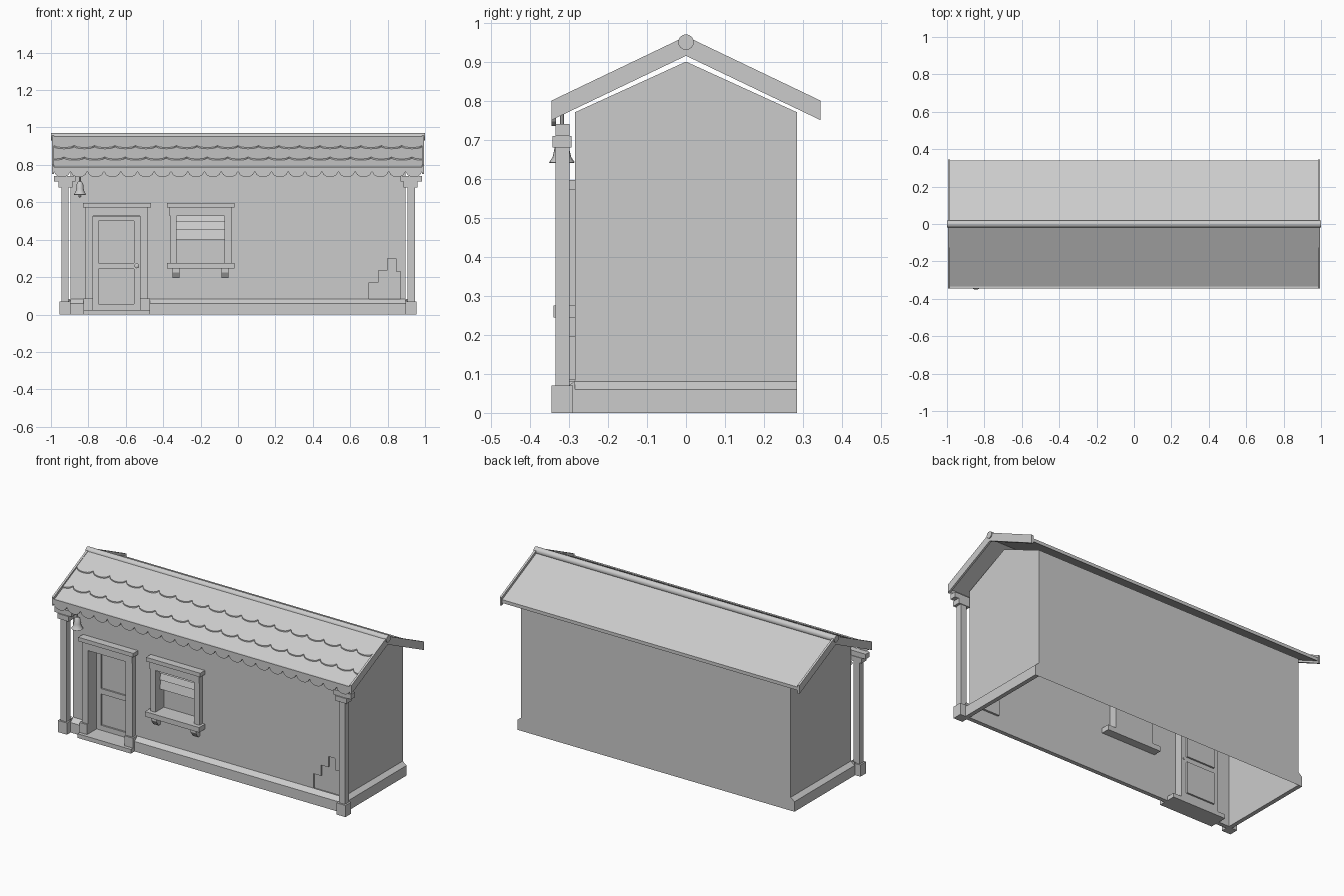
import bpy, bmesh, math
from mathutils import Vector

if "Cube" in bpy.data.objects:
    bpy.data.objects.remove(bpy.data.objects["Cube"])

grey = bpy.data.materials.new("plain_grey")
grey.use_nodes = True
grey.diffuse_color = (0.6, 0.6, 0.6, 1)
grey.node_tree.nodes["Principled BSDF"].inputs["Base Color"].default_value = (0.6, 0.6, 0.6, 1)


def finish(name, bm, smooth=False):
    bmesh.ops.remove_doubles(bm, verts=bm.verts, dist=1e-5)
    bmesh.ops.recalc_face_normals(bm, faces=bm.faces)
    mesh = bpy.data.meshes.new(name)
    bm.to_mesh(mesh)
    bm.free()
    mesh.materials.append(grey)
    ob = bpy.data.objects.new(name, mesh)
    bpy.context.collection.objects.link(ob)
    if smooth:
        bpy.ops.object.select_all(action='DESELECT')
        ob.select_set(True)
        bpy.context.view_layer.objects.active = ob
        bpy.ops.object.shade_smooth_by_angle(angle=math.radians(40))
    return ob


def prism(name, points, vector):
    """Flat outline pushed along a vector."""
    bm = bmesh.new()
    face = bm.faces.new([bm.verts.new(p) for p in points])
    new = bmesh.ops.extrude_face_region(bm, geom=[face], use_keep_orig=True)["geom"]
    bmesh.ops.translate(bm, vec=vector, verts=[v for v in new if isinstance(v, bmesh.types.BMVert)])
    return finish(name, bm)


def box(name, x, y, z):
    return prism(name, [(x[0], y[0], z[0]), (x[1], y[0], z[0]), (x[1], y[1], z[0]), (x[0], y[1], z[0])],
                 (0, 0, z[1] - z[0]))


def lathe(name, profile, centre, axis='Z', sides=16):
    bm = bmesh.new()
    verts = [bm.verts.new((r, 0, h)) for r, h in profile]
    edges = [bm.edges.new(pair) for pair in zip(verts, verts[1:])]
    bmesh.ops.spin(bm, geom=verts + edges, axis=(0, 0, 1), cent=(0, 0, 0),
                   steps=sides, angle=math.tau)
    ob = finish(name, bm, True)
    ob.location = centre
    if axis == 'X':
        ob.rotation_euler.y = math.pi / 2
    if axis == 'Y':
        ob.rotation_euler.x = math.pi / 2
    return ob


def scallops(x0, x1, count, shift, steps=8):
    """Points (x, drop 0..1) along a row of rounded lobes."""
    pitch = (x1 - x0) / count
    out = []
    for i in range(count * steps + 1):
        t = (i / steps + shift) % 1
        out.append((x0 + i * pitch / steps, math.sqrt(max(0, math.sin(math.pi * t)))))
    return out


# Walls: open below, front wall has stepped recesses
W, D, EAVE, PEAK = 0.895, 0.285, 0.77, 0.9
recesses = [  # x0, x1, z0, z1, depth
    (-.775, -.525, .025, .525, .05),    # doorway
    (-.745, -.557, .055, .243, .06),    # lower door panel
    (-.745, -.557, .275, .50, .06),     # upper door panel
    (-.328, -.073, .275, .527, .05),    # window
    (.70, .75, .08, .17, .012),         # worn plaster
    (.75, .80, .08, .235, .012),
    (.80, .845, .08, .30, .012),
    (.845, .87, .08, .23, .012),
]
xs = sorted({-W, W, *[v for r in recesses for v in r[:2]]})
zs = sorted({0, EAVE, *[v for r in recesses for v in r[2:4]]})


def depth(i, k):
    if not (0 <= i < len(xs) - 1 and 0 <= k < len(zs) - 1):
        return 0
    x, z = (xs[i] + xs[i + 1]) / 2, (zs[k] + zs[k + 1]) / 2
    return max([r[4] for r in recesses if r[0] < x < r[1] and r[2] < z < r[3]], default=0)


bm = bmesh.new()


def face(*pts):
    bm.faces.new([bm.verts.new(p) for p in pts])


for i in range(len(xs) - 1):
    for k in range(len(zs) - 1):
        a, b, c, d = xs[i], xs[i + 1], zs[k], zs[k + 1]
        y, side, above = (-D + depth(*n) for n in ((i, k), (i + 1, k), (i, k + 1)))
        face((a, y, c), (b, y, c), (b, y, d), (a, y, d))
        if y != side:
            face((b, y, c), (b, side, c), (b, side, d), (b, y, d))
        if y != above:
            face((a, y, d), (b, y, d), (b, above, d), (a, above, d))
face((W, D, 0), (-W, D, 0), (-W, D, EAVE), (W, D, EAVE))
for s in (-W, W):
    face((s, -D, 0), (s, D, 0), (s, D, EAVE), (s, 0, PEAK), (s, -D, EAVE))
finish("walls", bm)

# Plinth with a sloping top
for name, x0, x1 in (("front_plinth_right", -.92, -.815), ("front_plinth_left", -.48, .92)):
    prism(name, [(x0, -.31, 0), (x0, -D, 0), (x0, -D, .083), (x0, -.31, .06)], (x1 - x0, 0, 0))
for s, side in ((-1, "right"), (1, "left")):
    prism("side_plinth_" + side, [(s * .92, -.31, 0), (s * W, -.31, 0), (s * W, -.31, .08), (s * .92, -.31, .06)],
          (0, .31 + D, 0))

# Corner posts
for s, side in ((-1, "right"), (1, "left")):
    for part, a, b, y, z in (("base", .895, .955, (-.345, -.29), (0, .07)),
                             ("shaft", .905, .945, (-.335, -.298), (.07, .68)),
                             ("capital", .885, .96, (-.342, -.294), (.68, .71)),
                             ("bracket", .87, .985, (-.335, -.298), (.71, .74))):
        box(f"post_{part}_{side}", sorted((s * a, s * b)), y, z)

# Roof slopes, lapped tile courses, gable boards and ridge
SLOPE, RX = 0.478, 0.985


def roof_z(y, lift):
    return .948 + lift - SLOPE * abs(y)


prism("roof_slab", [(-RX, y, roof_z(y, h)) for y, h in
                    ((-.34, 0), (0, 0), (.34, 0), (.34, -.02), (0, -.02), (-.34, -.02))], (2 * RX, 0, 0))
for n, (y0, lift, shift) in enumerate(((-.235, .007, .5), (-.122, .014, 0))):
    pts = [(x, y0 - .022 * d, roof_z(y0 - .022 * d, lift)) for x, d in scallops(-RX, RX, 18, shift)]
    pts += [(RX, 0, roof_z(0, lift)), (-RX, 0, roof_z(0, lift))]
    prism(f"tile_course_{n + 1}", pts, (0, 0, -.008 - .006 * n))
for s, side in ((-1, "right"), (1, "left")):
    prism("gable_board_" + side, [(s * .983, -.345, .75), (s * .983, -.345, .80), (s * .983, 0, .965),
                                  (s * .983, .345, .80), (s * .983, .345, .75), (s * .983, 0, .915)],
          (s * .012, 0, 0))
lathe("ridge_pole", [(0, -1), (.02, -1), (.02, 1), (0, 1)], (0, 0, .95), 'X')
prism("eave_valance", [(x, -.345, .765 - .03 * d) for x, d in scallops(-RX, RX, 22, 0)]
      + [(RX, -.345, .79), (-RX, -.345, .79)], (0, .012, 0))


# Door and window surrounds
def lintel(name, x0, x1):
    box(name + "_lintel", (x0 + .015, x1 - .015), (-.318, -D), (.527, .575))
    box(name + "_lintel_cap", (x0, x1), (-.33, -D), (.573, .597))


lintel("door", -.83, -.465)
for side, a, b in (("right", -.815, -.775), ("left", -.525, -.48)):
    box("door_jamb_" + side, (a, b), (-.315, -D), (.085, .53))
    box("door_jamb_base_" + side, (a - .01 * (side == "right"), b + .01 * (side == "left")),
        (-.325, -D), (.025, .085))
box("door_step", (-.825, -.47), (-.345, -.235), (0, .025))
lathe("door_knob", [(0, -.02), (.006, -.02), (.006, 0), (.013, .006), (.013, .014), (0, .022)],
      (-.541, -.25, .26), 'Y', 12)

lintel("window", -.38, -.02)
for side, a, b in (("right", -.36, -.328), ("left", -.073, -.035)):
    box("window_jamb_" + side, (a, b), (-.315, -D), (.275, .53))
box("window_sill", (-.38, -.02), (-.34, -.235), (.245, .275))
for n, (z0, z1) in enumerate(((.40, .455), (.455, .495), (.495, .527))):
    prism(f"blind_slat_{n + 1}", [(-.328, -.275, z0), (-.328, -.262, z1), (-.328, -.245, z1), (-.328, -.258, z0)],
          (.255, 0, 0))
for side, x in (("right", -.35), ("left", -.088)):
    prism("sill_bracket_" + side, [(x, -D, .195), (x, -.305, .195), (x, -.325, .225), (x, -.325, .245),
                                   (x, -D, .245)], (.036, 0, 0))

# Hanging bell under the eave
BELL = (-.845, -.318, 0)
lathe("bell", [(0, .712), (.01, .71), (.017, .70), (.02, .672), (.024, .655), (.033, .642), (.03, .64), (0, .66)], BELL)
lathe("bell_hanger", [(0, .705), (.005, .705), (.005, .785), (0, .785)], BELL, sides=8)
lathe("bell_clapper", [(0, .665), (.004, .66), (.004, .642), (.008, .635), (.006, .628), (0, .625)], BELL, sides=8)
